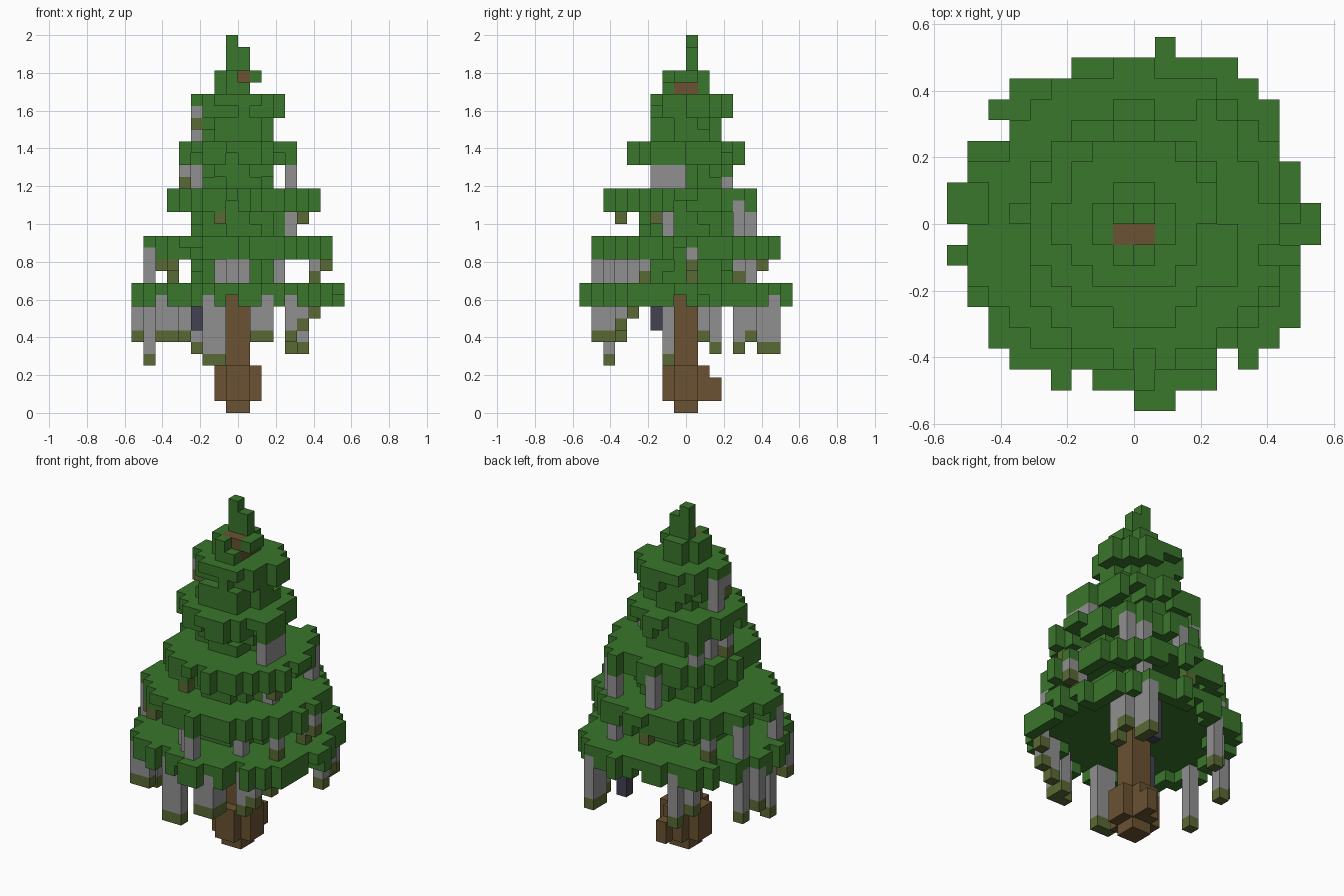
import bpy, bmesh, math, random
from mathutils import Vector

if "Cube" in bpy.data.objects:
    bpy.data.objects.remove(bpy.data.objects["Cube"], do_unlink=True)

random.seed(7)
V = 1 / 16                       # edge of one block
SHELVES = (10, 14, 18, 22, 26)   # top layer of each shelf
blocks = {}                      # (x, y, z) cell -> part name


def box(part, xs, ys, zs):
    """Fill an inclusive range of cells."""
    for x in range(xs[0], xs[1] + 1):
        for y in range(ys[0], ys[1] + 1):
            for z in range(zs[0], zs[1] + 1):
                blocks[x, y, z] = part


def disc(r, jitter, cx=0, cy=0):
    """Ragged round set of cells."""
    cells = set()
    for x in range(-10, 10):
        for y in range(-10, 10):
            d = math.hypot(x + 0.5 - cx, y + 0.5 - cy)
            if d < r - jitter * random.random():
                cells.add((x, y))
    return cells


def rim(cells):
    return {(x, y) for x, y in cells
            if any((x + a, y + b) not in cells
                   for a in (-1, 0, 1) for b in (-1, 0, 1))}


def tier(cells, top):
    """A shelf of needles: a full sheet with a broken skirt below its rim."""
    for x, y in cells:
        blocks[x, y, top] = "needles"
    for x, y in rim(cells):
        if x != -1 and y != -1 and random.random() < 0.88:
            blocks[x, y, top - 1] = "needles"


def core(r, low, high):
    """Ragged needles around the trunk between two shelves."""
    for z in range(low, high + 1):
        for x, y in disc(r, 0.6):
            blocks[x, y, z] = "needles"


def strand(x, y, top, bottom, part="strands", tip=True):
    """Hanging column below a shelf, usually with a mossy end."""
    shelf = min(s for s in SHELVES if s > top)
    box("needles", (x, x), (y, y), (top + 1, shelf))
    box(part, (x, x), (y, y), (bottom, top))
    if tip:
        blocks[x, y, bottom] = "moss_tips"


# Lowest shelf: first and last cell of each row, front to back
rows = [(0, 1), (-2, 3), (-6, 3), (-7, 6), (-7, 7), (-8, 7), (-8, 7), (-9, 7),
        (-8, 8), (-9, 8), (-9, 7), (-8, 7), (-8, 6), (-6, 6), (-7, 6), (-6, 5),
        (-3, 4), (1, 1)]
lowest = {(x, j - 9) for j, (a, b) in enumerate(rows) for x in range(a, b + 1)}
lowest |= {(-4, -8), (5, -7)}
tier(lowest, 10)

# Upper shelves and the needles between them
core(4.3, 11, 13)
tier(disc(7.8, 0.6), 14)
core(4.2, 15, 17)
tier(disc(6.4, 0.6, 0.5, -0.5), 18)
core(3.3, 19, 21)
tier(disc(4.9, 0.5), 22)
core(3.1, 23, 25)
tier(disc(3.9, 0.4, 0, 0.5), 26)

# Crown
box("needles", (-2, -2), (-1, 0), (27, 27))
box("needles", (-1, 0), (-2, 1), (27, 27))
box("needles", (-1, -1), (-2, 1), (28, 28))
box("needles", (-2, 1), (-1, 0), (28, 28))
box("needles", (0, 0), (1, 1), (28, 28))
box("needles", (-1, 0), (0, 0), (29, 30))
box("needles", (-1, -1), (0, 0), (31, 31))

# Trunk with roots
box("trunk", (-1, 0), (-1, 0), (0, 9))
box("trunk", (-2, 1), (-1, 0), (1, 3))
box("trunk", (-1, 0), (-2, 1), (1, 3))
box("trunk", (0, 0), (2, 2), (1, 2))
box("trunk", (-1, 0), (-1, 0), (27, 27))
box("trunk", (-1, 0), (-1, -1), (28, 28))

# Strands under the lowest shelf: x, y, lowest cell
for x, y, b in [(-3, -7, 4), (-2, -7, 4), (-8, -2, 4), (-7, -6, 6), (1, -8, 6),
                (2, -8, 6), (2, -7, 6), (5, -6, 7), (4, -6, 6), (6, -5, 8),
                (5, 4, 5), (4, 6, 5), (4, 7, 5), (5, 5, 6), (-4, 6, 5),
                (-8, 2, 5), (-9, 1, 6), (-5, 5, 6), (-6, -6, 6)]:
    strand(x, y, 9, b)
strand(-4, -3, 9, 7, "dark_strands", False)
strand(2, 5, 9, 6, "dark_strands", False)

# Mossy strands under the upper shelves: x, y, highest and lowest cell
for x, y, top, b in [(-7, -4, 12, 12), (-6, -5, 12, 12), (6, 0, 12, 11),
                     (7, 0, 13, 12), (6, -4, 12, 11), (-6, 4, 12, 11),
                     (-1, 6, 12, 12), (-2, -6, 16, 16), (5, -3, 17, 16),
                     (-5, 0, 20, 19), (-4, -1, 25, 24)]:
    strand(x, y, top, b)

# Bare strands that reach the shelf below
for x, y, top, b in [(-2, -6, 12, 11), (-1, -7, 12, 11), (0, -8, 12, 11),
                     (3, -5, 13, 11), (-8, -3, 13, 11), (-8, 2, 13, 11),
                     (3, 5, 13, 11), (4, -2, 16, 15), (4, 4, 17, 15),
                     (3, 5, 16, 15), (-1, 5, 17, 15), (4, -3, 20, 19),
                     (4, -2, 20, 19), (4, -1, 20, 19), (-4, 1, 20, 19),
                     (-4, 3, 19, 19), (-4, 0, 25, 23)]:
    strand(x, y, top, b, tip=False)

# One flat colour per part
colours = {
    "needles": ("pine green", (0.042, 0.18, 0.025)),
    "trunk": ("bark brown", (0.143, 0.085, 0.032)),
    "strands": ("strand grey", (0.28, 0.28, 0.28)),
    "dark_strands": ("slate", (0.055, 0.055, 0.083)),
    "moss_tips": ("moss olive", (0.1, 0.14, 0.033)),
}


def build(part):
    """Mesh the exposed block faces of one part."""
    bm = bmesh.new()
    for cell in [c for c in blocks if blocks[c] == part]:
        for axis in range(3):
            for side in (0, 1):
                near = list(cell)
                near[axis] += 2 * side - 1
                if tuple(near) in blocks:
                    continue
                u, v = (axis + 1) % 3, (axis + 2) % 3
                ring = []
                for a, b in ((0, 0), (1, 0), (1, 1), (0, 1)):
                    p = Vector(cell)
                    p[axis] += side
                    p[u] += a
                    p[v] += b
                    ring.append(bm.verts.new(p * V))
                bm.faces.new(ring if side else ring[::-1])
    bmesh.ops.remove_doubles(bm, verts=bm.verts, dist=V / 100)
    mesh = bpy.data.meshes.new(part)
    bm.to_mesh(mesh)
    bm.free()
    name, rgb = colours[part]
    mat = bpy.data.materials.new(name)
    mat.use_nodes = True
    mat.diffuse_color = (*rgb, 1)
    mat.node_tree.nodes["Principled BSDF"].inputs["Base Color"].default_value = (*rgb, 1)
    mesh.materials.append(mat)
    bpy.context.collection.objects.link(bpy.data.objects.new(part, mesh))


for part in colours:
    build(part)
